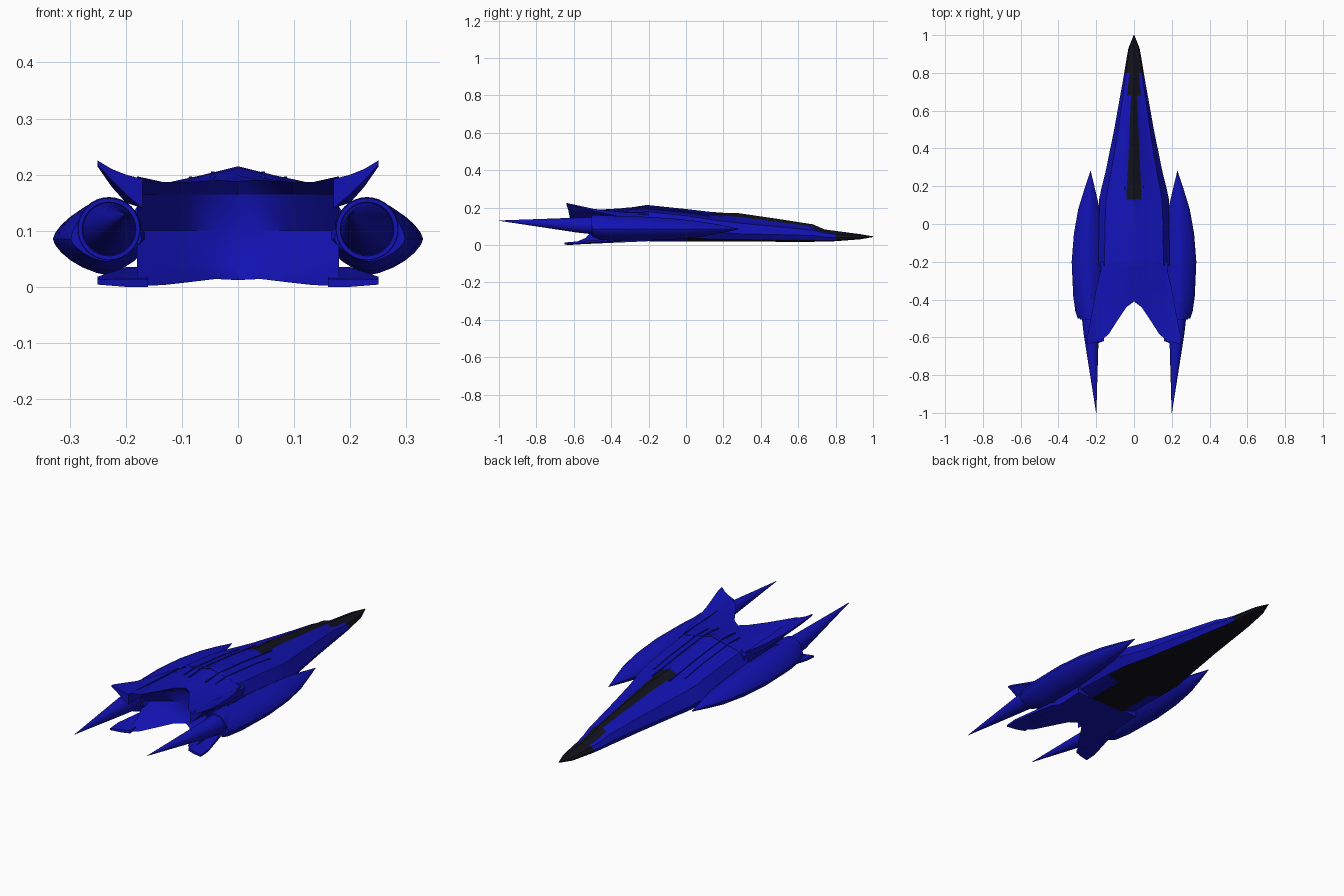
import bpy, bmesh, math
from mathutils import Vector

if "Cube" in bpy.data.objects:
    bpy.data.objects.remove(bpy.data.objects["Cube"])


def material(name, color):
    m = bpy.data.materials.new(name)
    m.diffuse_color = color
    m.use_nodes = True
    m.node_tree.nodes["Principled BSDF"].inputs["Base Color"].default_value = m.diffuse_color
    return m


BLUE = material("deep_blue", (0.006, 0.006, 0.45, 1))
DARK = material("near_black", (0.006, 0.006, 0.012, 1))


def loft(name, sections, mats=(BLUE,), mirror=False, dark_test=None, angle=30):
    """Skin a list of closed loops and cap both ends."""
    bm = bmesh.new()
    rings = [[bm.verts.new(p) for p in s] for s in sections]
    n = len(rings[0])
    for a, b in zip(rings, rings[1:]):
        for i in range(n):
            j = (i + 1) % n
            bm.faces.new((a[i], a[j], b[j], b[i]))
    bm.faces.new(rings[0])
    bm.faces.new(rings[-1])
    bmesh.ops.recalc_face_normals(bm, faces=bm.faces)
    if dark_test:
        for f in bm.faces:
            f.material_index = 1 if dark_test(f.calc_center_median()) else 0
    me = bpy.data.meshes.new(name)
    bm.to_mesh(me)
    bm.free()
    ob = bpy.data.objects.new(name, me)
    bpy.context.collection.objects.link(ob)
    for m in mats:
        me.materials.append(m)
    if mirror:
        ob.modifiers.new("mirror", 'MIRROR')
    bpy.ops.object.select_all(action='DESELECT')
    ob.select_set(True)
    bpy.context.view_layer.objects.active = ob
    bpy.ops.object.shade_smooth_by_angle(angle=math.radians(angle))
    return ob


# Main hull: y, half width, top, shoulder, edge, bottom
stations = [
    (1.0, .002, .046, .045, .044, .042),
    (.93, .030, .058, .052, .040, .030),
    (.80, .052, .075, .060, .040, .020),
    (.74, .062, .083, .068, .042, .018),
    (.68, .073, .110, .085, .050, .017),
    (.50, .105, .138, .105, .055, .017),
    (.28, .150, .170, .130, .060, .018),
    (.20, .170, .172, .140, .065, .018),
    (.13, .185, .177, .150, .075, .018),
    (0.0, .192, .192, .170, .095, .018),
    (-.22, .195, .215, .192, .120, .020)]


def hull_section(y, w, zt, zs, ze, zb):
    half = [(0, zt), (.22, zs + .5 * (zt - zs)), (.5, zs), (.8, zs - .18 * (zs - ze)),
            (1, ze), (.85, zb + .25 * (ze - zb)), (.5, zb), (0, zb)]
    right = [(w * f, y, z) for f, z in half]
    return right + [(-x, yy, z) for x, yy, z in reversed(right[1:-1])]


loft("main_hull", [hull_section(*s) for s in stations], (BLUE, DARK),
     dark_test=lambda c: c.y > .78 or c.z < .03 or (c.y > .13 and abs(c.x) < .03))

# Notched tail block with a hollow rear: x, front top, trailing y, trailing top, core y, trailing bottom
cols = [
    (0, .215, -.41, .188, -.39, .012),
    (.04, .205, -.44, .190, -.39, .014),
    (.09, .193, -.515, .187, -.41, .008),
    (.135, .184, -.585, .187, -.44, .003),
    (.18, .160, -.62, .197, -.48, .002)]


def tail_section(x, zf, yt, zt, yc, zl):
    ym = .6 * yc + .4 * yt
    return [(x, -.2, zf), (x, (yt - .2) / 2, .55 * zf + .45 * zt - .004), (x, yt, zt),
            (x, ym, .165), (x, yc, .1), (x, ym, .038), (x, yt, zl), (x, -.2, .02)]


both = [(-c[0],) + c[1:] for c in reversed(cols[1:])] + cols
loft("notched_tail", [tail_section(*c) for c in both])


# Tail fins: x, front y, back y, front top, back top, back low, front low
def fins(name, rows):
    loft(name, [[(x, yf, a), (x, (yf + yb) / 2, (a + b) / 2), (x, yb, b), (x, yb, c), (x, yf, d)]
                for x, yf, yb, a, b, c, d in rows], mirror=True)


fins("upper_tail_fins", [(.17, -.22, -.62, .172, .192, .140, .14),
                         (.20, -.34, -.625, .175, .200, .165, .15),
                         (.225, -.48, -.63, .190, .210, .190, .178),
                         (.25, -.61, -.64, .218, .225, .217, .214)])
fins("lower_tail_fins", [(.16, -.32, -.62, .035, .014, .0, .02),
                         (.20, -.38, -.635, .035, .014, .0, .02),
                         (.25, -.59, -.65, .018, .013, .004, .008)])

# Side nacelles: y, inner x, outer x, top, bottom
pods = [
    (.28, .229, .231, .087, .083),
    (.18, .205, .264, .108, .062),
    (.08, .182, .295, .125, .043),
    (-.05, .168, .318, .140, .030),
    (-.20, .155, .330, .150, .024),
    (-.38, .155, .322, .156, .022),
    (-.46, .160, .311, .157, .028),
    (-.50, .172, .298, .157, .045)]


def pod_section(y, xi, xo, zt, zb):
    pts = []
    for k in range(24):
        a = math.tau * k / 24
        c, s = math.cos(a), math.sin(a)
        px = math.copysign(abs(c) ** (2 / 1.5), c)
        pz = math.copysign(abs(s) ** (2 / 1.5), s)
        pts.append(((xi + xo) / 2 + px * (xo - xi) / 2, y,
                    .085 + pz * ((zt - .085) if pz > 0 else (.085 - zb))))
    return pts


loft("side_nacelles", [pod_section(*p) for p in pods], mirror=True)


# Exhaust rings and the skewed spikes that leave them
def circle(x, y, z, r, n=32):
    return [(x + r * math.cos(math.tau * k / n), y, z + r * math.sin(math.tau * k / n)) for k in range(n)]


loft("exhaust_rings", [circle(.23, -.40, .103, .054), circle(.23, -.49, .103, .057),
                       circle(.23, -.505, .103, .055), circle(.23, -.505, .103, .048),
                       circle(.23, -.495, .103, .046)], mirror=True)
loft("tail_spikes", [circle(.23, -.49, .103, .047), circle(.227, -.58, .106, .040),
                     circle(.2, -1.0, .13, .0008)], (DARK,), mirror=True).data.materials[0] = BLUE


# Raised strips along the back of the hull
def strip(name, x, path, w, h):
    loft(name, [[(x - w, y, z - .02), (x - w * .5, y, z + h), (x + w * .5, y, z + h), (x + w, y, z - .02)]
                for y, z in path], mirror=True)


strip("spine_strips", .045, [(.2, .157), (.1, .167), (0, .181), (-.22, .203), (-.32, .196)], .006, .003)
strip("shoulder_strips", .085, [(.13, .152), (0, .172), (-.22, .194), (-.3, .19)], .005, .003)
